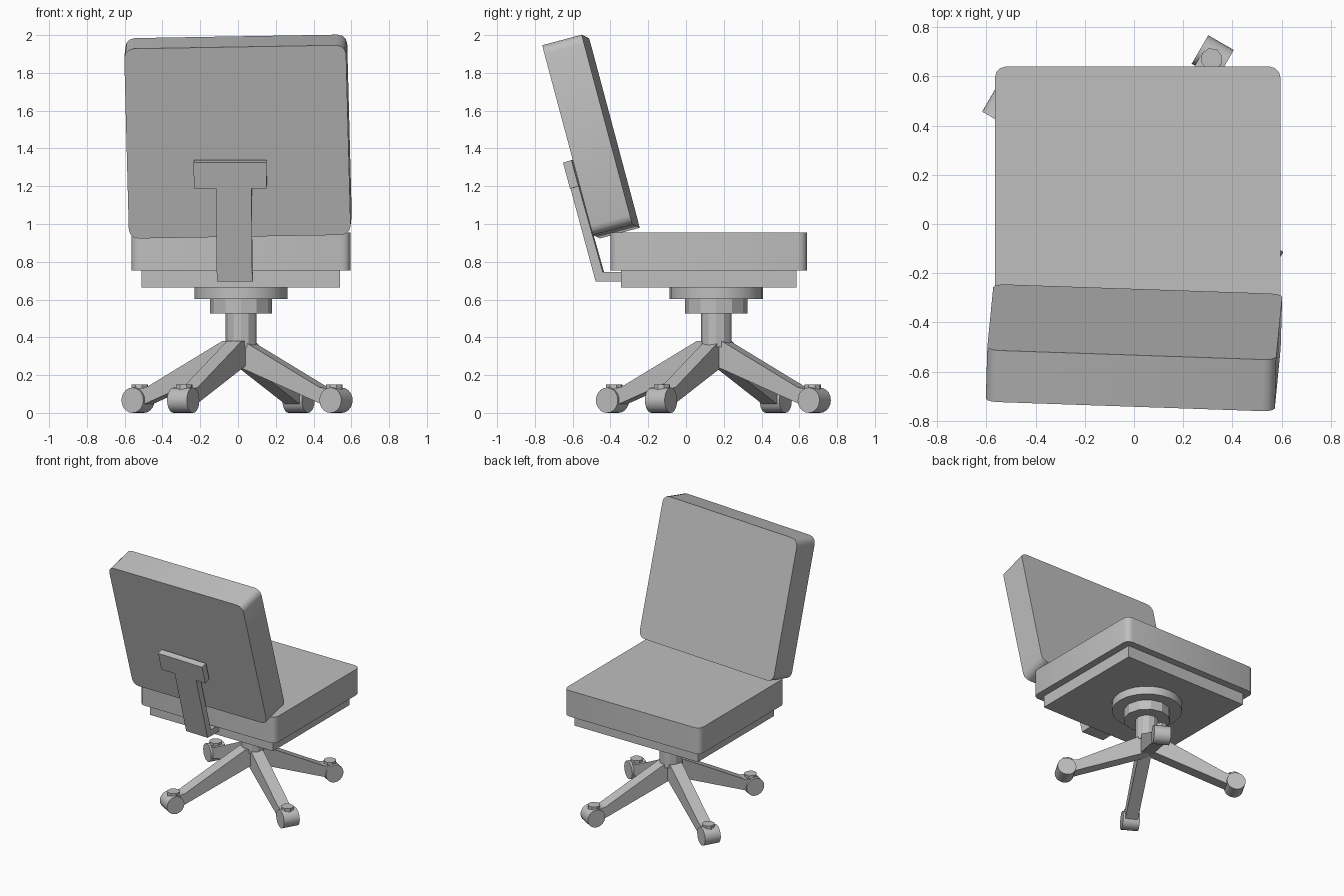
import bpy, bmesh, math
from mathutils import Matrix, Vector

cube = bpy.data.objects.get("Cube")
if cube:
    bpy.data.objects.remove(cube, do_unlink=True)

GREY = (0.52, 0.52, 0.52, 1.0)
grey = bpy.data.materials.new("plain grey")
grey.use_nodes = True
grey.diffuse_color = GREY
grey.node_tree.nodes["Principled BSDF"].inputs["Base Color"].default_value = GREY


def finish(name, bm, matrix=Matrix(), smooth=False):
    """Turn a bmesh into a named object with the grey material."""
    bmesh.ops.recalc_face_normals(bm, faces=bm.faces)
    mesh = bpy.data.meshes.new(name)
    bm.to_mesh(mesh)
    bm.free()
    mesh.transform(matrix)
    mesh.materials.append(grey)
    obj = bpy.data.objects.new(name, mesh)
    bpy.context.collection.objects.link(obj)
    if smooth:
        bpy.ops.object.select_all(action='DESELECT')
        obj.select_set(True)
        bpy.context.view_layer.objects.active = obj
        bpy.ops.object.shade_smooth_by_angle(angle=math.radians(35))
    return obj


def slab(name, size, matrix, radius=0.0):
    """Box whose four edges along local z are rounded."""
    bm = bmesh.new()
    bmesh.ops.create_cube(bm, size=1, matrix=Matrix.Diagonal((*size, 1)))
    if radius:
        edges = [e for e in bm.edges
                 if abs(e.verts[0].co.z - e.verts[1].co.z) > size[2] / 2]
        bmesh.ops.bevel(bm, geom=edges, offset=radius, segments=3,
                        profile=0.5, affect='EDGES')
    return finish(name, bm, matrix, smooth=radius > 0)


def cylinder(name, radius, depth, matrix, sides, smooth=False):
    bm = bmesh.new()
    bmesh.ops.create_cone(bm, cap_ends=True, segments=sides, radius1=radius,
                          radius2=radius, depth=depth)
    return finish(name, bm, matrix, smooth)


def extrude_profile(name, points, x0, x1, matrix=Matrix()):
    """Extrude a y-z outline from x0 to x1."""
    bm = bmesh.new()
    face = bm.faces.new([bm.verts.new((x0, y, z)) for y, z in points])
    new = bmesh.ops.extrude_face_region(bm, geom=[face])["geom"]
    bmesh.ops.translate(bm, vec=(x1 - x0, 0, 0),
                        verts=[v for v in new if isinstance(v, bmesh.types.BMVert)])
    return finish(name, bm, matrix)


def at(x, y, z):
    return Matrix.Translation((x, y, z))


# Seat cushion and the pan beneath it
slab("seat_cushion", (1.16, 1.04, 0.2), at(0.015, 0.12, 0.855), 0.045)
slab("seat_pan", (1.05, 0.93, 0.09), at(0.015, 0.12, 0.71))

# Backrest, leaning back and slightly askew
across = Vector((1.17, -0.04, 0.02)).normalized()
up = Vector((-0.02, -0.27, 1.01))
up = (up - across * up.dot(across)).normalized()
normal = across.cross(up)
lean = Matrix((across, up, normal)).transposed().to_4x4()
slab("backrest", (1.175, 1.04, 0.217), at(0, -0.503, 1.463) @ lean, 0.05)

# T-shaped strut holding the backrest
pivot = at(-0.02, -0.5, 0)
askew = pivot @ Matrix.Rotation(math.radians(-2), 4, 'Z') @ pivot.inverted()
extrude_profile("back_strut",
                [(-0.3, 0.695), (-0.475, 0.695), (-0.608, 1.187),
                 (-0.565, 1.2), (-0.437, 0.745), (-0.3, 0.745)],
                -0.113, 0.075, askew)
extrude_profile("strut_plate",
                [(-0.608, 1.187), (-0.645, 1.325), (-0.6, 1.338), (-0.563, 1.2)],
                -0.23, 0.155, askew)

# Swivel discs and column
HUB = (0.016, 0.16)
cylinder("swivel_disc_upper", 0.247, 0.062, at(*HUB, 0.634), 24, True)
cylinder("swivel_disc_lower", 0.165, 0.08, at(*HUB, 0.567), 12)
cylinder("column", 0.081, 0.2, at(*HUB, 0.45), 12)

# Four splayed legs, each with a roller and its pivot
rollers = [(0.32, 0.679), (-0.529, 0.475), (-0.29, -0.389), (0.519, -0.132)]
for i, (x, y) in enumerate(rollers):
    turn = Matrix.Rotation(math.radians(60 + 90 * i), 4, 'Z')
    place = at(x, y, 0) @ turn
    n = i + 1
    # Local -x points back to the hub; the profile is drawn along local y
    reach = 0.61
    extrude_profile(f"leg_{n}",
                    [(-reach, 0.38), (0.07 - reach, 0.38), (-0.075, 0.135),
                     (0, 0.125), (0, 0.06), (-0.06, 0.045), (-reach, 0.26)],
                    -0.045, 0.045, place @ Matrix.Rotation(-math.pi / 2, 4, 'Z'))
    cylinder(f"roller_pivot_{n}", 0.045, 0.07, place @ at(-0.01, 0, 0.115), 8)
    cylinder(f"roller_{n}", 0.067, 0.12,
             place @ at(0, 0, 0.067) @ Matrix.Rotation(math.pi / 2, 4, 'X'), 20, True)
